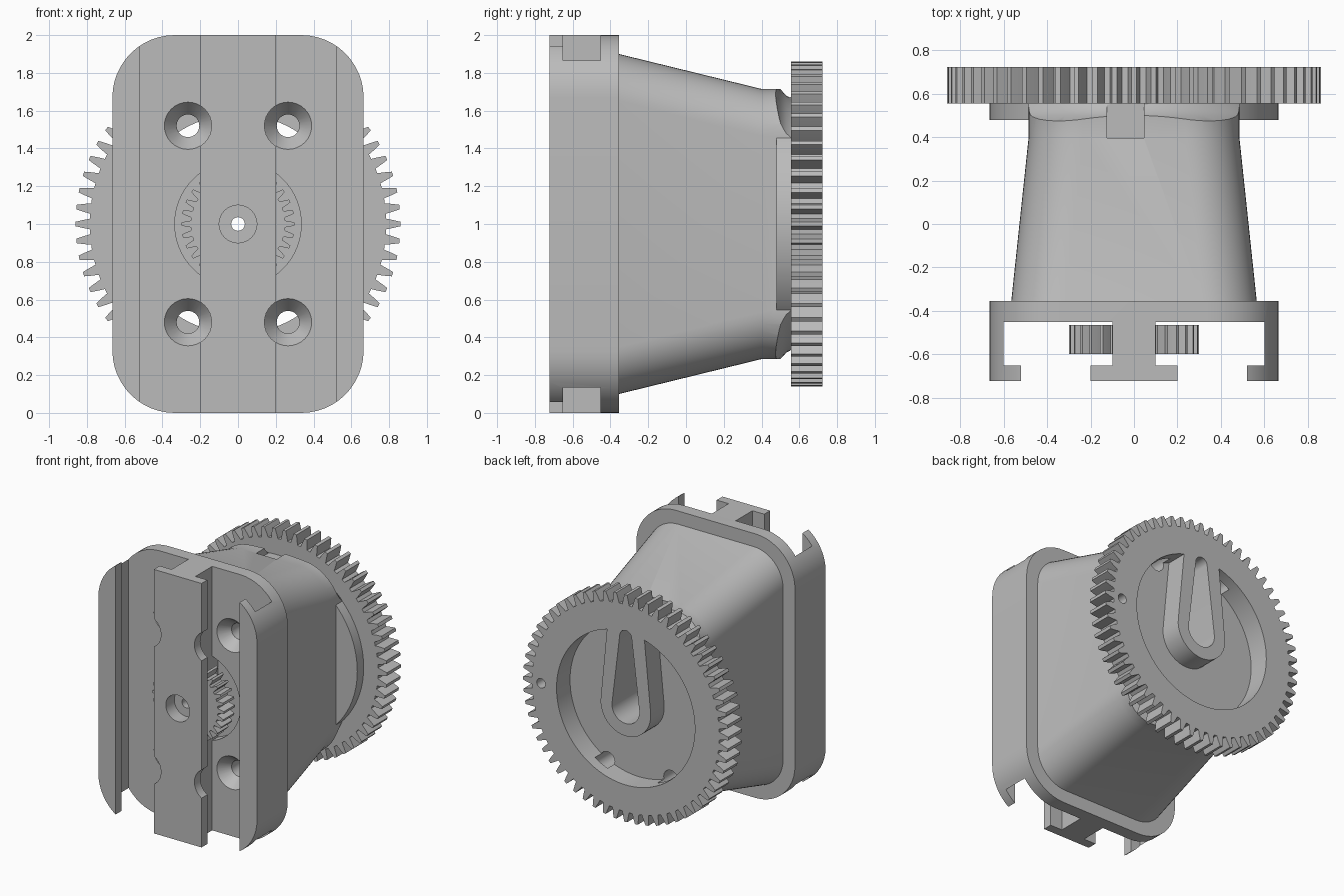
import bpy, bmesh, math
from math import sin, cos, pi

if "Cube" in bpy.data.objects:
    bpy.data.objects.remove(bpy.data.objects["Cube"])

grey = bpy.data.materials.new("plain grey")
grey.use_nodes = True
COLOR = (0.5, 0.5, 0.5, 1)
grey.diffuse_color = COLOR
grey.node_tree.nodes["Principled BSDF"].inputs["Base Color"].default_value = COLOR
BACK = 0.722


# ---- outlines in the x/z plane, relative to the model's axis ----
def circle(r, cx=0, cz=0, n=64):
    return [(cx + r * cos(2 * pi * i / n), cz + r * sin(2 * pi * i / n)) for i in range(n)]


def rounded(hx, hz, r, n=12):
    pts = []
    for k, (sx, sz) in enumerate([(1, 1), (-1, 1), (-1, -1), (1, -1)]):
        for i in range(n + 1):
            a = (k + i / n) * pi / 2
            pts.append((sx * (hx - r) + r * cos(a), sz * (hz - r) + r * sin(a)))
    return pts


def gear_outline(teeth, root, tip):
    pts = []
    step = 2 * pi / teeth
    for i in range(teeth):
        for off, r in [(-.34, root), (-.24, (root + tip) / 2), (-.13, tip),
                       (.13, tip), (.24, (root + tip) / 2), (.34, root)]:
            a = (i + off) * step
            pts.append((r * cos(a), r * sin(a)))
    return pts


def teardrop(r0, r1, height, n=20):
    tilt = math.asin((r0 - r1) / height)
    pts = []
    for r, cz, a, b in [(r0, 0, pi - tilt, 2 * pi + tilt), (r1, height, tilt, pi - tilt)]:
        for i in range(n + 1):
            t = a + (b - a) * i / n
            pts.append((r * cos(t), cz + r * sin(t)))
    return pts


# ---- solids running along y ----
def loft(name, sections):
    bm = bmesh.new()
    rings = [[bm.verts.new((x, y, z + 1)) for x, z in pts] for y, pts in sections]
    for a, b in zip(rings, rings[1:]):
        for i in range(len(a)):
            j = (i + 1) % len(a)
            bm.faces.new((a[i], a[j], b[j], b[i]))
    bm.faces.new(rings[0])
    bm.faces.new(rings[-1])
    bmesh.ops.recalc_face_normals(bm, faces=bm.faces)
    mesh = bpy.data.meshes.new(name)
    bm.to_mesh(mesh)
    bm.free()
    mesh.materials.append(grey)
    ob = bpy.data.objects.new(name, mesh)
    bpy.context.collection.objects.link(ob)
    return ob


def prism(name, pts, y0, y1):
    return loft(name, [(y0, pts), (y1, pts)])


def box(name, x0, x1, y0, y1, z0, z1):
    return prism(name, [(x0, z0), (x1, z0), (x1, z1), (x0, z1)], y0, y1)


def combine(ob, tool, operation):
    m = ob.modifiers.new("combine", 'BOOLEAN')
    m.operation, m.object, m.solver = operation, tool, 'EXACT'
    bpy.context.view_layer.objects.active = ob
    bpy.ops.object.modifier_apply(modifier=m.name)
    bpy.data.objects.remove(tool)


# Front mounting block with T-slot channels
housing = prism("housing", rounded(.665, 1, .33), -BACK, -.355)
for s in (-1, 1):
    for a, b, y0, y1 in [(.1, .6, -.652, -.452), (.2, .52, -.8, -.64)]:
        x0, x1 = sorted((s * a, s * b))
        combine(housing, box("channel", x0, x1, y0, y1, -1.2, 1.2), 'DIFFERENCE')

# Tapered body, rounded in towards the gear
body = loft("body", [(-.4, rounded(.565, .9, .25)), (-.355, rounded(.565, .9, .25)),
                     (.4, rounded(.485, .715, .25)), (.6, rounded(.485, .715, .25))])
trim = loft("trim", [(y, circle(r, n=96)) for y, r in
                     [(-.6, 1.3), (.4, 1.3), (.475, .77), (.5, .715), (.53, .682),
                      (.555, .668), (.57, .66)]])
combine(body, trim, 'INTERSECT')
combine(housing, body, 'UNION')

# Collar and large gear
combine(housing, prism("collar", circle(.665, n=96), .478, .565), 'UNION')
combine(housing, prism("gear", gear_outline(60, .785, .86), .555, BACK), 'UNION')

# Round recess in the back, with the keyhole hanger wall inside it
combine(housing, prism("recess", circle(.58, n=96), .56, .8), 'DIFFERENCE')
combine(housing, prism("hanger", teardrop(.21, .16, .52), .55, BACK), 'UNION')
combine(housing, prism("keyhole", teardrop(.115, .05, .54), .42, .8), 'DIFFERENCE')
combine(housing, prism("marker_hole", circle(.036, .71, 0, 24), .64, .8), 'DIFFERENCE')

# Notch on top of the body
combine(housing, box("notch", -.125, .045, .395, .555, .66, .8), 'DIFFERENCE')

# Round pocket behind the small gear, leaving the central rail in place
for s in (-1, 1):
    pocket = prism("pocket", circle(.335), -.46, -.38)
    x0, x1 = sorted((s * .1, s * .5))
    combine(pocket, box("half", x0, x1, -.5, -.3, -.5, .5), 'INTERSECT')
    combine(housing, pocket, 'DIFFERENCE')

# Countersunk screw holes, which also scallop the central rail
for sx in (-1, 1):
    for sz in (-1, 1):
        c = (sx * .265, sz * .52)
        sink = loft("screw_hole", [(y, circle(r, *c, 32)) for y, r in
                                   [(-.8, .125), (-.452, .125), (-.37, .06), (.64, .06)]])
        combine(housing, sink, 'DIFFERENCE')

# Small gear around the central rail
small_gear = prism("small_gear", gear_outline(30, .25, .3), -.598, -.465)

# Stepped bore through the axis
for ob in (housing, small_gear):
    bore = loft("bore", [(y, circle(r, n=32)) for y, r in
                         [(-.8, .1), (-.62, .1), (-.619, .036), (.8, .036)]])
    combine(ob, bore, 'DIFFERENCE')

for ob in (housing, small_gear):
    bpy.ops.object.select_all(action='DESELECT')
    ob.select_set(True)
    bpy.context.view_layer.objects.active = ob
    bpy.ops.object.shade_smooth_by_angle(angle=math.radians(20))
